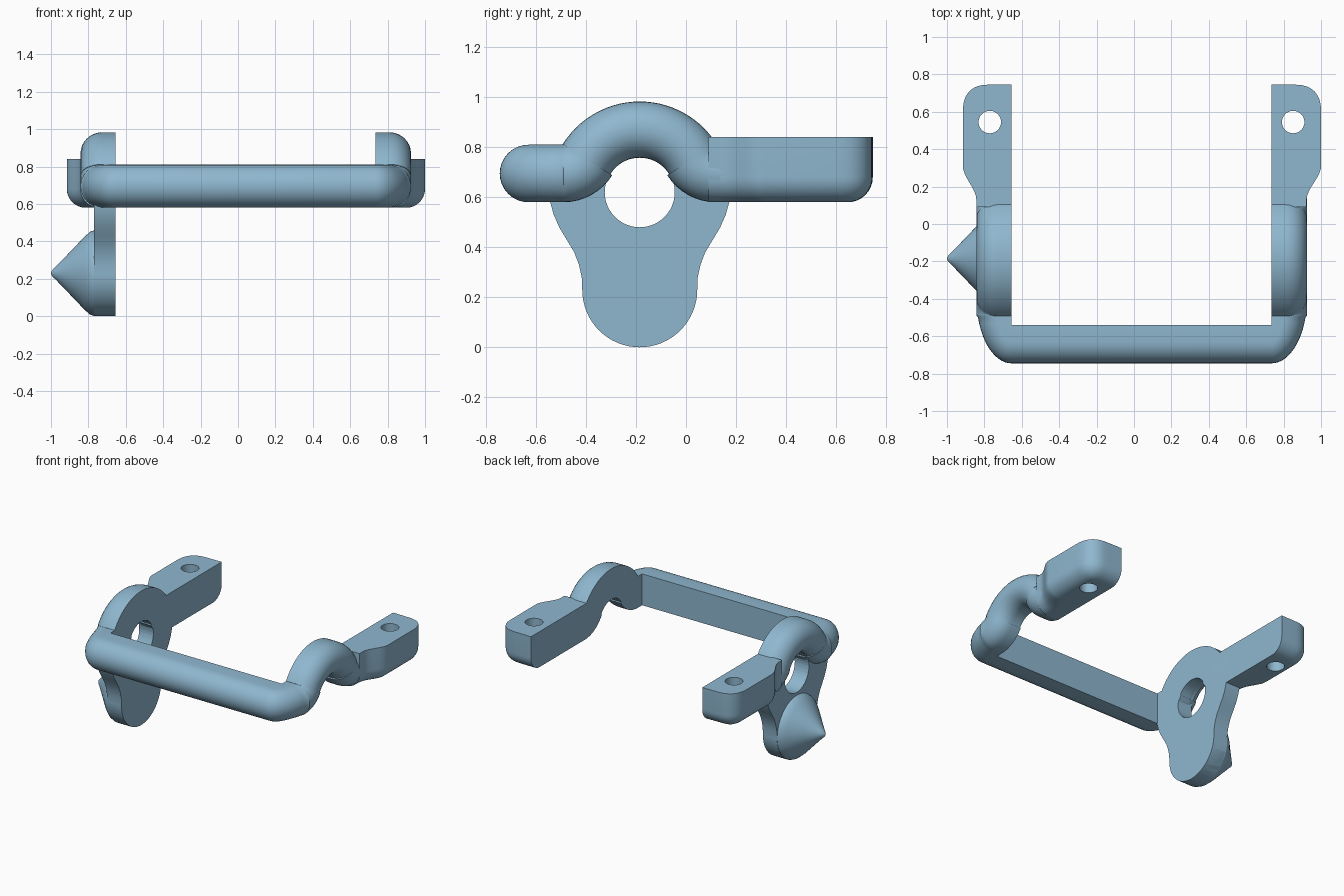
import bpy, bmesh, math
from mathutils import Vector as V

if "Cube" in bpy.data.objects:
    bpy.data.objects.remove(bpy.data.objects["Cube"])

steel = bpy.data.materials.new("light_steel_blue")
steel.diffuse_color = (0.275, 0.474, 0.624, 1)
steel.use_nodes = True
steel.node_tree.nodes["Principled BSDF"].inputs["Base Color"].default_value = steel.diffuse_color

CY, CZ = -0.185, 0.62            # centre of the arches and the pivot hole
Z0, Z1 = 0.58, 0.81              # bottom and top of the handle rail
LEFT, RIGHT, FRONT = -0.655, 0.735, -0.54   # inner faces


def finish(name, bm, angle=35):
    bmesh.ops.remove_doubles(bm, verts=bm.verts, dist=1e-5)
    bmesh.ops.recalc_face_normals(bm, faces=bm.faces)
    me = bpy.data.meshes.new(name)
    bm.to_mesh(me)
    bm.free()
    me.materials.append(steel)
    ob = bpy.data.objects.new(name, me)
    bpy.context.collection.objects.link(ob)
    activate(ob)
    bpy.ops.object.shade_smooth_by_angle(angle=math.radians(angle))
    return ob


def activate(ob):
    bpy.ops.object.select_all(action='DESELECT')
    ob.select_set(True)
    bpy.context.view_layer.objects.active = ob


def loft(name, rings):
    """Skin closed rings of points and cap both ends."""
    bm = bmesh.new()
    vs = [[bm.verts.new(p) for p in r] for r in rings]
    n = len(vs[0])
    for a, b in zip(vs, vs[1:]):
        for i in range(n):
            j = (i + 1) % n
            bm.faces.new((a[i], a[j], b[j], b[i]))
    bm.faces.new(vs[0])
    bm.faces.new(vs[-1])
    return finish(name, bm)


def drill(ob, centre, radius, axis):
    rot = (0, math.pi / 2, 0) if axis == 'X' else (0, 0, 0)
    bpy.ops.mesh.primitive_cylinder_add(vertices=48, radius=radius, depth=0.6,
                                        location=centre, rotation=rot)
    cutter = bpy.context.object
    cutter.hide_render = True
    activate(ob)
    mod = ob.modifiers.new("hole", 'BOOLEAN')
    mod.operation, mod.object, mod.solver = 'DIFFERENCE', cutter, 'EXACT'
    bpy.ops.object.modifier_apply(modifier=mod.name)
    bpy.data.objects.remove(cutter)
    bpy.ops.object.shade_smooth_by_angle(angle=math.radians(35))


def d_ring(bottom, top, out):
    """D section: flat inside, rounded outside."""
    length, r = out.length, 0.115
    d = out.normalized()
    ring = [bottom]
    for k in range(17):
        a = -math.pi / 2 + math.pi * k / 16
        ring.append(bottom.lerp(top, 0.5 + 0.5 * math.sin(a)) + d * (length - r + r * math.cos(a)))
    return ring + [top]


def arm_rings(x, s, width):
    """Rear straight, arch and front corner of one side."""
    pairs = [((0.25, Z0), (0.25, Z1))]
    half, lean = 0.305, math.atan2(Z1 - CZ, 0.305)
    arch = []
    for k in range(9):                       # rear bend
        a = -math.pi / 2 - (math.pi / 2 - lean) * k / 8
        c = (CY + half, Z1)
        arch.append(((c[0] + 0.23 * math.cos(a), c[1] + 0.23 * math.sin(a)), c))
    for k in range(29):                      # arch over the hole
        a = lean + (math.pi - 2 * lean) * k / 28
        u = (math.cos(a), math.sin(a))
        arch.append(tuple((CY + r * u[0], CZ + r * u[1]) for r in (0.138, 0.363)))
    for b, t in reversed(arch[:9]):          # front bend
        arch.append(((2 * CY - b[0], b[1]), (2 * CY - t[0], t[1])))
    pairs += arch
    rings = [d_ring(V((x, *b)), V((x, *t)), V((s * width, 0, 0))) for b, t in pairs]
    for k in range(17):                      # rounded corner in plan
        a = math.pi / 2 * k / 16
        ox, oy = x + s * width * math.cos(a), -0.40 - 0.345 * math.sin(a)
        if oy > -0.495:
            continue
        iy = max(FRONT, oy)
        rings.append(d_ring(V((x, iy, Z0)), V((x, iy, Z1)), V((ox - x, oy - iy, 0))))
    return rings


# U-shaped handle: both arched arms and the front bar
loft("handle_rail", arm_rings(LEFT, -1, 0.187) + arm_rings(RIGHT, 1, 0.19)[::-1])


def lug(name, x, s, width):
    """Mounting block with rounded lower outer edge."""
    neck, rear, n = 0.188, 0.747, 12
    path = [V((0, rear)), V((width * 0.25, rear - 0.001))]
    cx, cy, rx, ry = width * 0.45, rear - 0.15, width * 0.55, 0.148
    for k in range(n + 1):                   # rear outer corner
        a = math.pi / 2 * (1 - k / n)
        path.append(V((cx + rx * math.cos(a) ** 0.8 if k else cx, cy + ry * max(math.sin(a), 0) ** 0.8)))
    for k in range(n + 1):                   # S-shaped narrowing
        t = k / n
        path.append(V((width + (neck - width) * (3 * t * t - 2 * t ** 3), 0.31 - 0.18 * t)))
    path.append(V((neck, 0.09)))
    normals = []
    for i in range(len(path)):
        d = path[min(i + 1, len(path) - 1)] - path[max(i - 1, 0)]
        normals.append(V((-d.y, d.x)).normalized())
    normals[0], normals[-1] = V((0, 1)), V((1, 0))
    r, rings = 0.1, []
    for k in range(10):
        a = math.pi / 2 * min(k, 8) / 8
        inset = r * (1 - math.sin(a))
        z = 0.84 if k == 9 else Z0 + r * (1 - math.cos(a))
        ring = [p - m * inset for p, m in zip(path, normals)] + [V((0, 0.09))]
        rings.append([V((x + s * max(p.x, 0), p.y, z)) for p in ring])
    ob = loft(name, rings)
    drill(ob, (x + s * 0.116, 0.545, 0.7), 0.06, 'Z')


lug("left_mounting_lug", LEFT, -1, 0.26)
lug("right_mounting_lug", RIGHT, 1, 0.265)

# Pivot plate hanging from the left arm
side = [(0.23, 0.23), (0.232, 0.28), (0.243, 0.33), (0.262, 0.38), (0.292, 0.43),
        (0.322, 0.48), (0.344, 0.53), (0.358, 0.58), (0.36, 0.62), (0.33, 0.70), (0.26, 0.80), (0.14, 0.88)]
bottom = [(0.23 * math.cos(a), 0.23 + 0.23 * math.sin(a))
          for a in (math.pi + math.pi * k / 32 for k in range(33))]
outline = bottom + side[1:] + [(-y, z) for y, z in side[:0:-1]]
plate = loft("pivot_plate", [[V((px, CY + y, z)) for y, z in outline] for px in (LEFT, -0.77)])
drill(plate, (LEFT - 0.05, CY, CZ), 0.14, 'X')

# Pointed knob on the outer side of the plate
knob = [(LEFT, 0.23), (-0.765, 0.23), (-0.79, 0.222), (-0.82, 0.196), (-0.90, 0.112),
        (-0.975, 0.034), (-0.99, 0.02), (-0.997, 0.01), (-1.0, 0.002)]
loft("cone_knob", [[V((px, CY + r * math.cos(2 * math.pi * k / 64), 0.23 + r * math.sin(2 * math.pi * k / 64)))
                    for k in range(64)] for px, r in knob])
